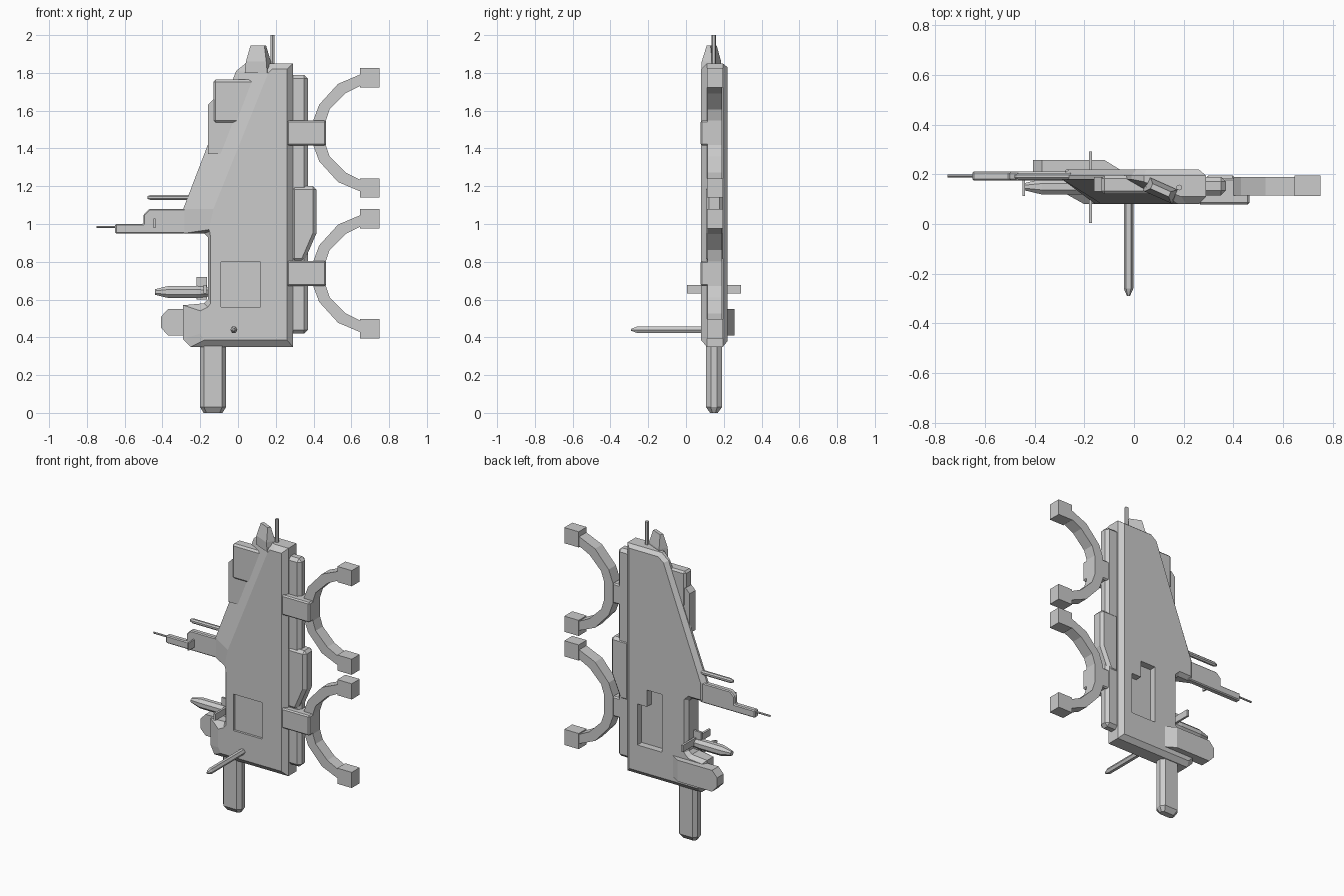
import bpy, bmesh, math
from mathutils import Vector

if "Cube" in bpy.data.objects:
    bpy.data.objects.remove(bpy.data.objects["Cube"])


def make(name, bm, bevel=0):
    bmesh.ops.recalc_face_normals(bm, faces=bm.faces)
    if bevel:
        edges = [e for e in bm.edges if e.calc_face_angle(0) > 0.6]
        bmesh.ops.bevel(bm, geom=edges, offset=bevel, segments=1, affect='EDGES')
    me = bpy.data.meshes.new(name)
    bm.to_mesh(me)
    bm.free()
    ob = bpy.data.objects.new(name, me)
    bpy.context.collection.objects.link(ob)
    return ob


def loft(name, rings, bevel=0):
    bm = bmesh.new()
    loops = [[bm.verts.new(p) for p in r] for r in rings]
    n = len(loops[0])
    for a, b in zip(loops, loops[1:]):
        for i in range(n):
            j = (i + 1) % n
            bm.faces.new((a[i], a[j], b[j], b[i]))
    bm.faces.new(loops[0])
    bm.faces.new(loops[-1])
    return make(name, bm, bevel)


def prism(name, pts, y0, y1, bevel=0):
    return loft(name, [[(x, y, z) for x, z in pts] for y in (y0, y1)], bevel)


def box(name, x0, x1, y0, y1, z0, z1, bevel=0):
    return prism(name, [(x0, z0), (x1, z0), (x1, z1), (x0, z1)], y0, y1, bevel)


def rod(name, start, direction, stations, sides=8):
    # stations: (distance, radius) pairs along the direction
    d = Vector(direction)
    u = Vector((0, 0, 1)) if abs(d.z) < 0.5 else Vector((1, 0, 0))
    v = d.cross(u)
    ang = [2 * math.pi * (i + 0.5) / sides for i in range(sides)]
    return loft(name, [[Vector(start) + d * t + r * (u * math.cos(a) + v * math.sin(a))
                        for a in ang] for t, r in stations])


# Main body: chamfered plate with a wide sloped left shoulder
outline = [(.29, .35), (.29, 1.85), (.19, 1.85), (.04, 1.85), (-.01, 1.81), (-.29, 1.08),
           (-.29, .95), (-.18, .95), (-.16, .93), (-.16, .60), (-.18, .58),
           (-.29, .57), (-.29, .39), (-.25, .35)]
front = [(.26, .385), (.26, 1.82), (.21, 1.82), (.18, 1.82), (.16, 1.80), (-.13, 1.08),
         (-.155, .97), (-.15, .96), (-.145, .93), (-.145, .58), (-.16, .56),
         (-.20, .54), (-.20, .42), (-.18, .385)]
back = [(.26, .38), (.26, 1.83), (.19, 1.83), (.05, 1.83), (.01, 1.80), (-.26, 1.08),
        (-.26, .97), (-.17, .97), (-.14, .94), (-.14, .59), (-.17, .56),
        (-.27, .55), (-.27, .41), (-.24, .38)]
depth = [.11, .11, .11, .17, .18, .18, .18, .13, .1, .1, .12, .13, .13, .11]
body = loft("main_body", [
    [(x, .08, z) for x, z in front],
    [(x, y, z) for (x, z), y in zip(outline, depth)],
    [(x, .195, z) for x, z in outline],
    [(x, .22, z) for x, z in back]])

# Recessed front hatch and stepped rear recess
cutters = [box("front_recess", -.09, .12, .0, .095, .56, .80),
           prism("rear_recess", [(.02, .55), (.20, .55), (.20, .82), (.13, .82),
                                 (.13, .93), (.02, .93)], .175, .3)]
bpy.context.view_layer.objects.active = body
for c in cutters:
    m = body.modifiers.new("cut", 'BOOLEAN')
    m.object, m.operation, m.solver = c, 'DIFFERENCE', 'EXACT'
    bpy.ops.object.modifier_apply(modifier=m.name)
    bpy.data.objects.remove(c)

# Side spine and its wider middle block
box("side_spine", .25, .37, .115, .19, .42, 1.79, .02)
prism("spine_block", [(.28, .80), (.35, .80), (.415, .95), (.415, 1.20), (.28, 1.20)],
      .105, .195, .018)

# Two C-shaped clamps on arms, with end pads
half_out = [(.40, .07), (.43, .15), (.53, .26), (.66, .315)]
half_in = [(.66, .255), (.57, .21), (.485, .125), (.465, .065)]
half = half_out[::-1] + [(x, -z) for x, z in half_out]
half += [(x, -z) for x, z in half_in] + half_in[::-1]
for n, zc in (("lower", .737), ("upper", 1.482)):
    bm = bmesh.new()
    inner = half_in + [(x, -z) for x, z in half_in[::-1]]
    outer = half_out[::-1] + [(x, -z) for x, z in half_out]
    rings = []
    for (xo, zo), (xi, zi) in zip(outer, inner):
        rings.append([(xo, .115, zc + zo), (xo, .19, zc + zo),
                      (xi, .19, zc + zi), (xi, .115, zc + zi)])
    bm.free()
    loft(n + "_clamp", rings)
    box(n + "_clamp_arm", .26, .465, .078, .185, zc - .066, zc + .066, .008)
    for s, side in ((1, "top"), (-1, "bottom")):
        za, zb = sorted((zc + s * .24, zc + s * .343))
        box(f"{n}_clamp_{side}_pad", .645, .75, .112, .195, za, zb)

# Upper left box and the panel behind it
box("upper_box", -.13, .09, .12, .195, 1.535, 1.765, .012)
prism("upper_panel", [(-.16, 1.37), (.0, 1.37), (.0, 1.66), (-.13, 1.66), (-.16, 1.63)],
      .13, .19)

# Top knob, turned slightly, and antenna
knob = loft("top_knob", [
    [(-.065, -.03, -.06), (.065, -.03, -.06), (.065, .03, -.06), (-.065, .03, -.06)],
    [(-.058, -.03, .0), (.06, -.03, .0), (.06, .03, .0), (-.058, .03, .0)],
    [(-.04, -.01, .085), (.04, -.01, .085), (.04, .012, .085), (-.04, .012, .085)]])
knob.location = (.107, .135, 1.86)
knob.rotation_euler.z = math.radians(-24)
rod("antenna", (.182, .147, 1.82), (0, 0, 1), [(0, .012), (.18, .012)], 6)

# Side gun with thin muzzle, sight plate and upper rod
prism("gun", [(-.65, .95), (-.25, .95), (-.25, 1.08), (-.47, 1.08), (-.50, 1.05),
              (-.50, 1.0), (-.65, 1.0)], .175, .212, .006)
rod("gun_muzzle", (-.75, .194, .985), (1, 0, 0), [(0, .006), (.12, .006)], 6)
box("sight_plate", -.448, -.438, .112, .19, .98, 1.03)
rod("upper_rod", (-.48, .192, 1.14), (1, 0, 0), [(0, .008), (.02, .015), (.24, .015)])

# Missile with crossed fins
rod("missile", (-.44, .15, .64), (1, 0, 0),
    [(0, .016), (.07, .034), (.22, .034), (.29, .026)])
box("missile_wing", -.182, -.168, .005, .292, .632, .676)
box("missile_fin", -.22, -.165, .142, .156, .60, .72)

# Lower left pod, rounded at its outer end
loft("lower_pod", [
    [(-.05, .215, z) if y else (-.05, .19, z) for y, z in ((0, .41), (0, .55), (1, .55), (1, .41))],
    [(-.12, y, z) for y, z in ((.19, .41), (.19, .55), (.258, .55), (.258, .41))],
    [(-.37, y, z) for y, z in ((.19, .41), (.19, .55), (.258, .55), (.258, .41))],
    [(-.407, y, z) for y, z in ((.19, .45), (.19, .51), (.258, .51), (.258, .45))]])

# Bottom peg and forward rod
loft("bottom_peg", [[(-.132 + sx * w, .148 + sy * d, z)
                     for sx, sy in ((-1, -.4), (-.7, -1), (.7, -1), (1, -.4),
                                    (1, .4), (.7, 1), (-.7, 1), (-1, .4))]
                    for w, d, z in ((.05, .02, 0), (.068, .042, .03), (.068, .042, .37))])
rod("forward_rod", (-.022, .1, .44), (0, -1, 0), [(0, .019), (.36, .019), (.39, .006)], 6)
